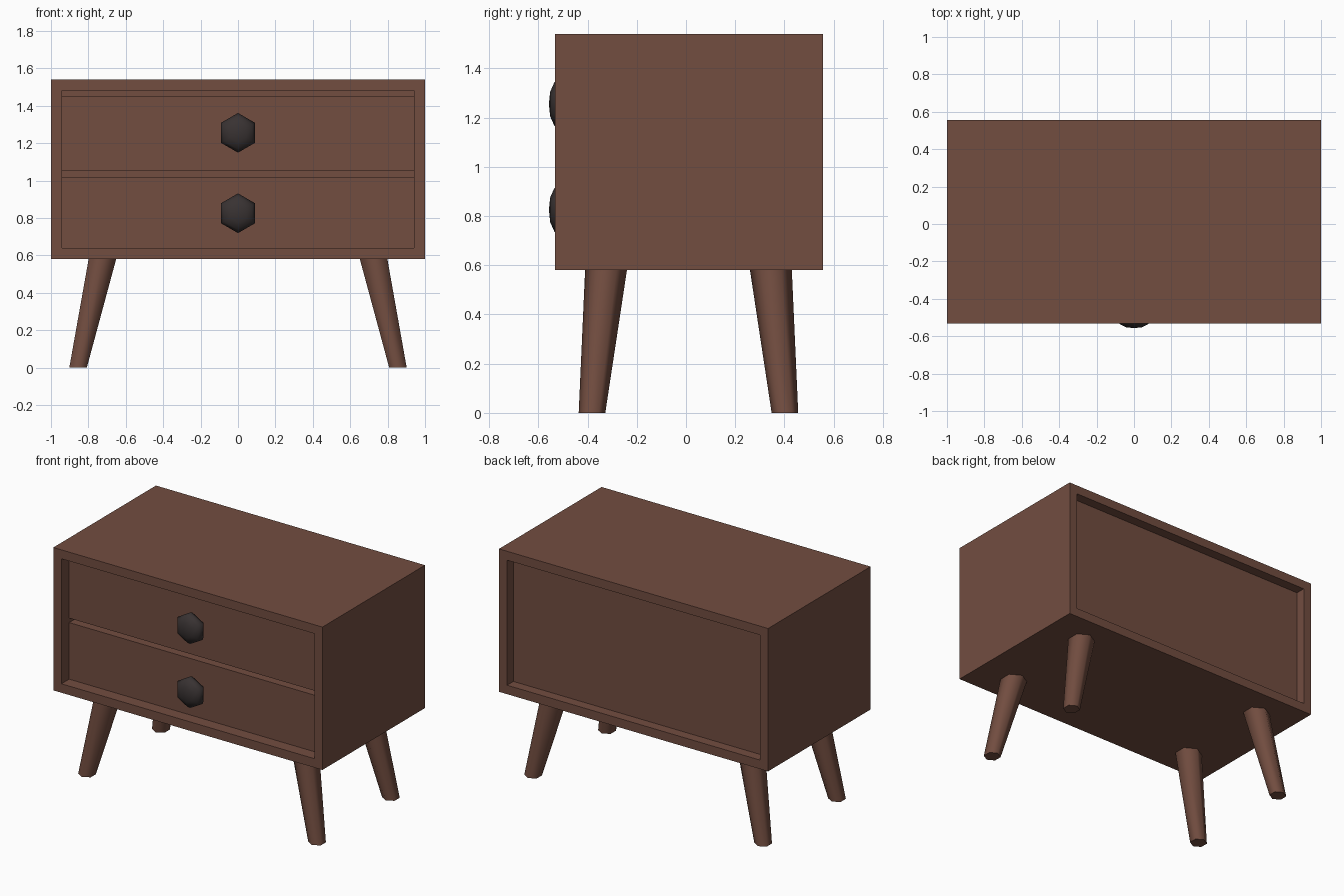
import bpy, bmesh, math

if "Cube" in bpy.data.objects:
    bpy.data.objects.remove(bpy.data.objects["Cube"])


def material(name, rgb):
    m = bpy.data.materials.new(name)
    m.diffuse_color = (*rgb, 1)
    m.use_nodes = True
    m.node_tree.nodes["Principled BSDF"].inputs["Base Color"].default_value = m.diffuse_color
    return m


WOOD = material("brown wood", (0.168, 0.074, 0.051))
DARK = material("dark knob", (0.040, 0.032, 0.032))


def finish(name, bm, mat, smooth=None):
    bmesh.ops.recalc_face_normals(bm, faces=bm.faces)
    me = bpy.data.meshes.new(name)
    bm.to_mesh(me)
    bm.free()
    me.materials.append(mat)
    ob = bpy.data.objects.new(name, me)
    bpy.context.collection.objects.link(ob)
    if smooth:
        bpy.ops.object.select_all(action='DESELECT')
        ob.select_set(True)
        bpy.context.view_layer.objects.active = ob
        bpy.ops.object.shade_smooth_by_angle(angle=math.radians(smooth))
    return ob


def bridge(bm, rings, closed=False):
    """Join consecutive rings of vertices with quads."""
    pairs = list(zip(rings, rings[1:])) + ([(rings[-1], rings[0])] if closed else [])
    for a, b in pairs:
        n = len(a)
        for i in range(n):
            j = (i + 1) % n
            bm.faces.new((a[i], a[j], b[j], b[i]))


def box(name, x, y, z):
    bm = bmesh.new()
    rings = [[bm.verts.new((px, py, pz)) for px, py in
              ((x[0], y[0]), (x[1], y[0]), (x[1], y[1]), (x[0], y[1]))] for pz in z]
    bridge(bm, rings)
    bm.faces.new(rings[0])
    bm.faces.new(rings[1])
    return finish(name, bm, WOOD)


FRONT, BACK = -0.532, 0.557

# cabinet shell: rectangular tube open at front and back
bm = bmesh.new()
rings = []
for y, t in ((FRONT, 0), (BACK, 0), (BACK, 0.06), (FRONT, 0.06)):
    x, z0, z1 = 1 - t, 0.58 + t, 1.54 - t
    rings.append([bm.verts.new((px, y, pz)) for px, pz in
                  ((-x, z0), (x, z0), (x, z1), (-x, z1))])
bridge(bm, rings, closed=True)
finish("cabinet_shell", bm, WOOD)

# recessed back panel and two drawers with finger gaps above them
box("back_panel", (-0.94, 0.94), (0.46, 0.49), (0.64, 1.48))
box("lower_drawer", (-0.94, 0.94), (-0.45, 0.46), (0.64, 1.02))
box("upper_drawer", (-0.94, 0.94), (-0.45, 0.46), (1.05, 1.45))

# support behind the gap below the upper drawer
box("drawer_rail", (-0.94, 0.94), (-0.33, 0.46), (1.02, 1.05))


# six-sided domed knobs
PROFILE = ((0.035, -0.45), (0.035, -0.475), (0.095, -0.482), (0.106, -0.508),
           (0.088, -0.535), (0.05, -0.552))
for name, z in (("upper_knob", 1.255), ("lower_knob", 0.825)):
    bm = bmesh.new()
    rings = [[bm.verts.new((r * math.sin(k * math.pi / 3), y,
                            z + r * math.cos(k * math.pi / 3)))
              for k in range(6)] for r, y in PROFILE]
    bridge(bm, rings)
    tip = bm.verts.new((0, -0.557, z))
    for k in range(6):
        bm.faces.new((rings[-1][k], rings[-1][(k + 1) % 6], tip))
    finish(name, bm, DARK, smooth=65)

# splayed, tapered six-sided legs
for side, sx in (("left", -1), ("right", 1)):
    for place, y_low, y_top in (("front", -0.382, -0.325), ("back", 0.402, 0.345)):
        bm = bmesh.new()
        rings = [[bm.verts.new((sx * x + r * math.sin(k * math.pi / 3),
                                y + r * math.cos(k * math.pi / 3), z))
                  for k in range(6)]
                 for x, y, z, r in ((0.855, y_low, 0, 0.054), (0.725, y_top, 0.58, 0.085))]
        bridge(bm, rings)
        bm.faces.new(rings[0])
        bm.faces.new(rings[1])
        finish(f"{place}_{side}_leg", bm, WOOD, smooth=65)
